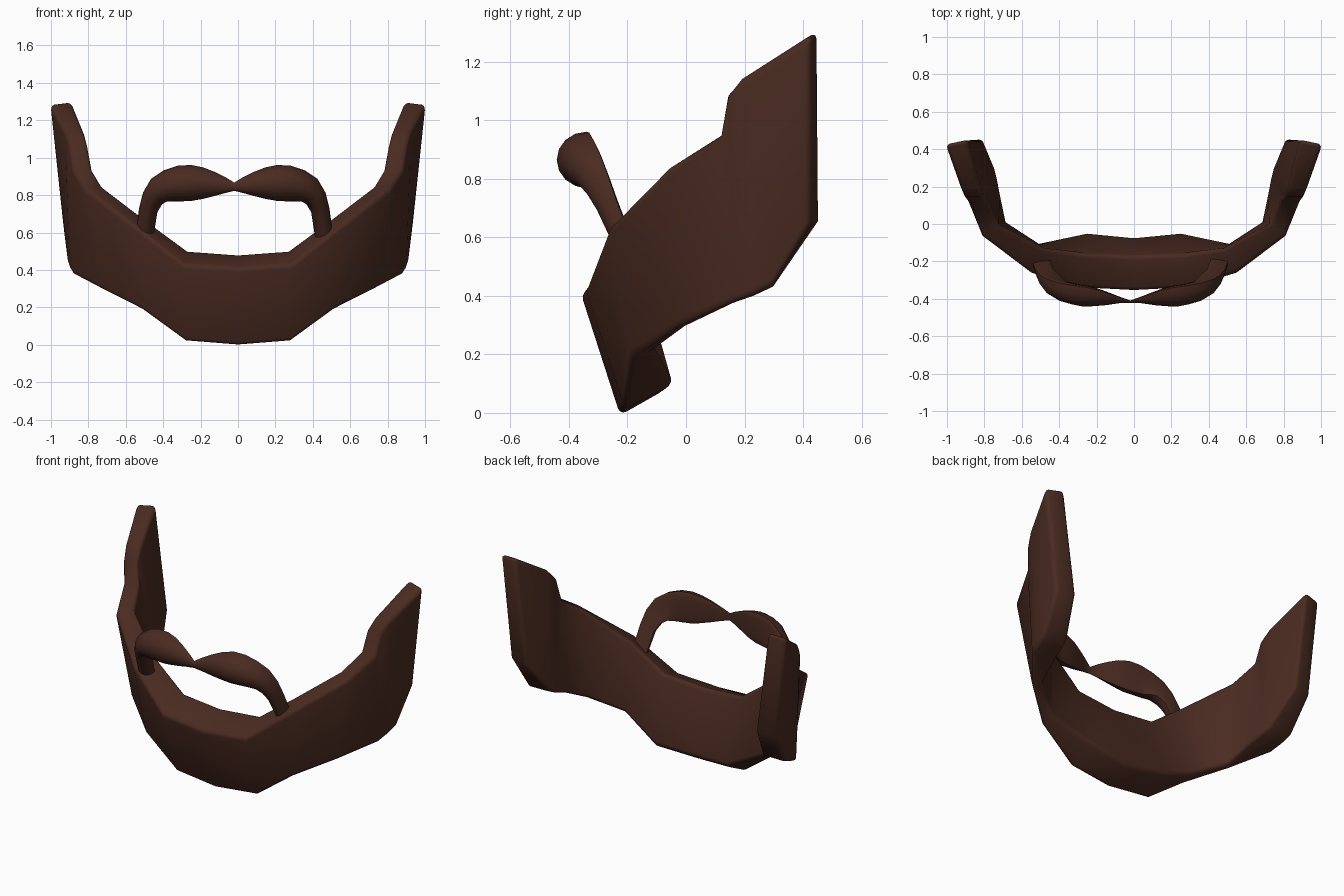
import bpy, bmesh, math
from mathutils import Vector

if "Cube" in bpy.data.objects:
    bpy.data.objects.remove(bpy.data.objects["Cube"])

brown = bpy.data.materials.new("dark brown hair")
brown.diffuse_color = (0.068, 0.024, 0.015, 1)
brown.use_nodes = True
brown.node_tree.nodes["Principled BSDF"].inputs["Base Color"].default_value = brown.diffuse_color


def make_half(name, rings, offset=0.0, bevel=0.0, angle=40):
    """Loft closed rings running from x = 0 outwards, cap the tip, mirror."""
    bm = bmesh.new()
    loops = [[bm.verts.new(p) for p in ring] for ring in rings]
    n = len(loops[0])
    for a, b in zip(loops, loops[1:]):
        for i in range(n):
            j = (i + 1) % n
            bm.faces.new((a[i], a[j], b[j], b[i]))
    bm.faces.new(loops[-1])
    bmesh.ops.recalc_face_normals(bm, faces=bm.faces)
    me = bpy.data.meshes.new(name)
    bm.to_mesh(me)
    bm.free()
    me.materials.append(brown)
    ob = bpy.data.objects.new(name, me)
    bpy.context.collection.objects.link(ob)
    ob.location.x = offset
    m = ob.modifiers.new("mirror", 'MIRROR')
    m.use_clip = True
    m.merge_threshold = 0.001
    if bevel:
        b = ob.modifiers.new("bevel", 'BEVEL')
        b.width = bevel
        b.segments = 3
        b.limit_method = 'ANGLE'
        b.angle_limit = math.radians(50)
    bpy.ops.object.select_all(action='DESELECT')
    ob.select_set(True)
    bpy.context.view_layer.objects.active = ob
    bpy.ops.object.convert(target='MESH')
    # recalculate after mirroring so every side faces outwards
    bm = bmesh.new()
    bm.from_mesh(ob.data)
    bmesh.ops.recalc_face_normals(bm, faces=bm.faces)
    bm.to_mesh(ob.data)
    bm.free()
    bpy.ops.object.shade_smooth_by_angle(angle=math.radians(angle))
    return ob


# beard: cross-sections from chin to sideburn
# (outer bottom, outer top, inner top, inner bottom)
beard = [
    [(0, -.225, -.008), (0, -.36, .41), (0, -.17, .485), (0, -.07, .08)],
    [(.28, -.21, .015), (.29, -.345, .43), (.27, -.16, .505), (.25, -.045, .095)],
    [(.51, -.19, .185), (.55, -.265, .635), (.48, -.13, .66), (.51, -.105, .215)],
    [(.72, -.03, .29), (.815, -.065, .835), (.725, .0, .85), (.685, .01, .30)],
    [(.885, .16, .375), (.885, .12, .945), (.785, .125, .95), (.715, .16, .38)],
    [(.90, .23, .40), (.905, .145, 1.08), (.81, .145, 1.085), (.73, .24, .405)],
    [(.91, .295, .43), (.925, .19, 1.14), (.825, .20, 1.145), (.745, .30, .435)],
    [(.935, .43, .655), (1.01, .425, 1.29), (.89, .45, 1.305), (.81, .455, .655)],
]
make_half("beard", beard, bevel=0.028, angle=60)

# moustache: a swept half-oval strand (x, y, z, half width, depth)
path = [
    (0, -.41, .845, .022, .012),
    (.05, -.395, .852, .043, .03),
    (.11, -.375, .858, .066, .062),
    (.17, -.355, .863, .085, .088),
    (.23, -.34, .865, .096, .104),
    (.29, -.33, .862, .096, .102),
    (.35, -.317, .85, .087, .098),
    (.40, -.295, .828, .074, .09),
    (.435, -.268, .785, .06, .082),
    (.46, -.24, .72, .05, .07),
    (.48, -.185, .58, .048, .06),
]
rings = []
for k, (x, y, z, w, d) in enumerate(path):
    prev, nxt = path[max(k - 1, 0)], path[min(k + 1, len(path) - 1)]
    t = (Vector(nxt[:3]) - Vector(prev[:3])).normalized()
    if k == 0:
        t = Vector((1, 0, 0))
    front = Vector((0, -1, 0))
    front = (front - t * front.dot(t)).normalized()
    side = front.cross(t).normalized()
    ring = []
    for i in range(16):
        a = math.tau * i / 16
        c = math.cos(a)
        ring.append(Vector((x, y, z)) + side * (w * math.sin(a))
                    + front * (d * c if c > 0 else 0.1 * d * c))
    rings.append(ring)
make_half("moustache", rings, offset=-0.02, angle=50)
